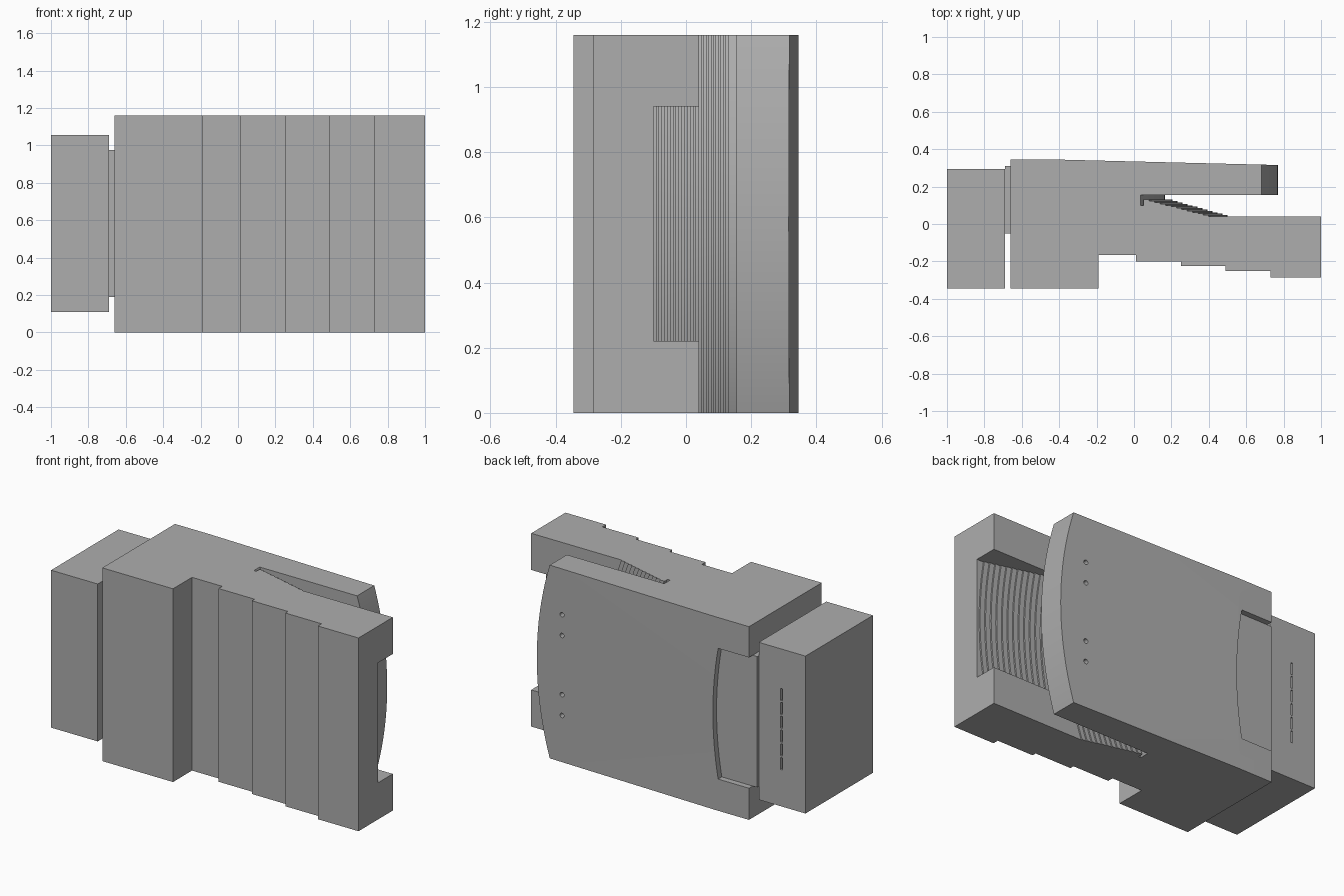
import bpy, bmesh, math

if "Cube" in bpy.data.objects:
    bpy.data.objects.remove(bpy.data.objects["Cube"])

MID = 0.58        # mid height of the body
AXIS_X = -1.2     # centre of the concentric arcs

grey = bpy.data.materials.new("grey")
grey.diffuse_color = (0.42, 0.42, 0.42, 1)
grey.use_nodes = True
grey.node_tree.nodes["Principled BSDF"].inputs["Base Color"].default_value = grey.diffuse_color


def straight(a, z):
    return a


def arc(a, z):
    """Radius a about the shared arc centre, at height z."""
    return AXIS_X + math.sqrt(a * a - (z - MID) ** 2)


def sweep(name, pts, zs, fx=straight):
    """Stack an (x or radius, y) profile through the heights zs."""
    bm = bmesh.new()
    rings = [[bm.verts.new((fx(a, z), y, z)) for a, y in pts] for z in zs]
    n = len(pts)
    for lo, hi in zip(rings, rings[1:]):
        for i in range(n):
            j = (i + 1) % n
            bm.faces.new((lo[i], lo[j], hi[j], hi[i]))
    bm.faces.new(rings[0][::-1])
    bm.faces.new(rings[-1])
    bmesh.ops.recalc_face_normals(bm, faces=bm.faces)
    me = bpy.data.meshes.new(name)
    bm.to_mesh(me)
    bm.free()
    me.materials.append(grey)
    ob = bpy.data.objects.new(name, me)
    bpy.context.collection.objects.link(ob)
    return ob


def box(name, x0, x1, y0, y1, z0, z1):
    return sweep(name, [(x0, y0), (x1, y0), (x1, y1), (x0, y1)], [z0, z1])


def activate(ob):
    bpy.ops.object.select_all(action='DESELECT')
    ob.select_set(True)
    bpy.context.view_layer.objects.active = ob


def cut(ob, cutter):
    activate(ob)
    mod = ob.modifiers.new("cut", 'BOOLEAN')
    mod.operation = 'DIFFERENCE'
    mod.solver = 'EXACT'
    mod.object = cutter
    bpy.ops.object.modifier_apply(modifier=mod.name)
    bpy.data.objects.remove(cutter, do_unlink=True)


def spread(a, b, n):
    return [a + (b - a) * i / n for i in range(n + 1)]


# main body with the stepped front
body = sweep("body", [
    (-0.66, -0.345), (-0.19, -0.345), (-0.19, -0.165), (0.01, -0.165),
    (0.01, -0.2), (0.25, -0.2), (0.25, -0.225), (0.49, -0.225),
    (0.49, -0.25), (0.73, -0.25), (0.73, -0.285), (1, -0.285),
    (1, 0.2), (0.9, 0.312), (-0.43, 0.345), (-0.66, 0.345)], [0, 1.16])

# slot under the arm: groove, curved stairs and the rounded arm end
slot = [(1.365, 0.155), (1.365, 0.10), (1.38, 0.10), (1.38, 0.13)]
for i in range(1, 13):
    r = 1.38 + 0.32 * i / 12
    slot += [(r, 0.13 - 0.0075 * (i - 1)), (r, 0.13 - 0.0075 * i)]
slot += [(2.8, 0.04), (2.8, 0.5), (1.97, 0.5), (1.97, 0.155)]
cut(body, sweep("slot_cutter", slot, spread(-0.02, 1.18, 32), arc))

# stairs carry on down through the notch in the lower jaw
notch = [(1.72, 0.06)]
for j in range(16):
    r = 1.72 + 0.031 * j
    if j:
        notch.append((r, 0.04 - 0.00875 * j))
    notch.append((r, 0.04 - 0.00875 * (j + 1)))
notch += [(2.8, -0.10), (2.8, 0.06)]
cut(body, sweep("notch_cutter", notch, spread(0.22, 0.94, 20), arc))

# shallow recess in the back with a bowed edge
zs = spread(0.19, 0.975, 16)
cut(body, sweep("recess_cutter", [(-0.8, 0.31), (0, 0.31), (0, 0.4), (-0.8, 0.4)], zs,
                lambda a, z: a if a else -0.42 - 0.035 * ((z - 0.5825) / 0.3925) ** 2))

# four small holes near the arm tip
for z in (0.28, 0.405, 0.76, 0.885):
    ring = [(0.6 + 0.014 * math.cos(t * math.pi / 8), z + 0.014 * math.sin(t * math.pi / 8))
            for t in range(16)]
    hole = sweep("hole_cutter", ring, [0.29, 0.36])
    for v in hole.data.vertices:      # turn the hole to run along y
        v.co.y, v.co.z = v.co.z, v.co.y
    hole.data.flip_normals()
    cut(body, hole)

# end block with a row of slits, and the plate that joins it on
block = box("end_block", -1, -0.69, -0.345, 0.295, 0.11, 1.055)
for i in range(6):
    z = 0.33 + 0.083 * i
    cut(block, box("slit_cutter", -0.846, -0.834, 0.275, 0.32, z, z + 0.072))
box("connector_plate", -0.69, -0.66, -0.05, 0.31, 0.19, 0.975)

# smooth the curved walls only
activate(body)
bpy.ops.object.shade_smooth_by_angle(angle=math.radians(25))
